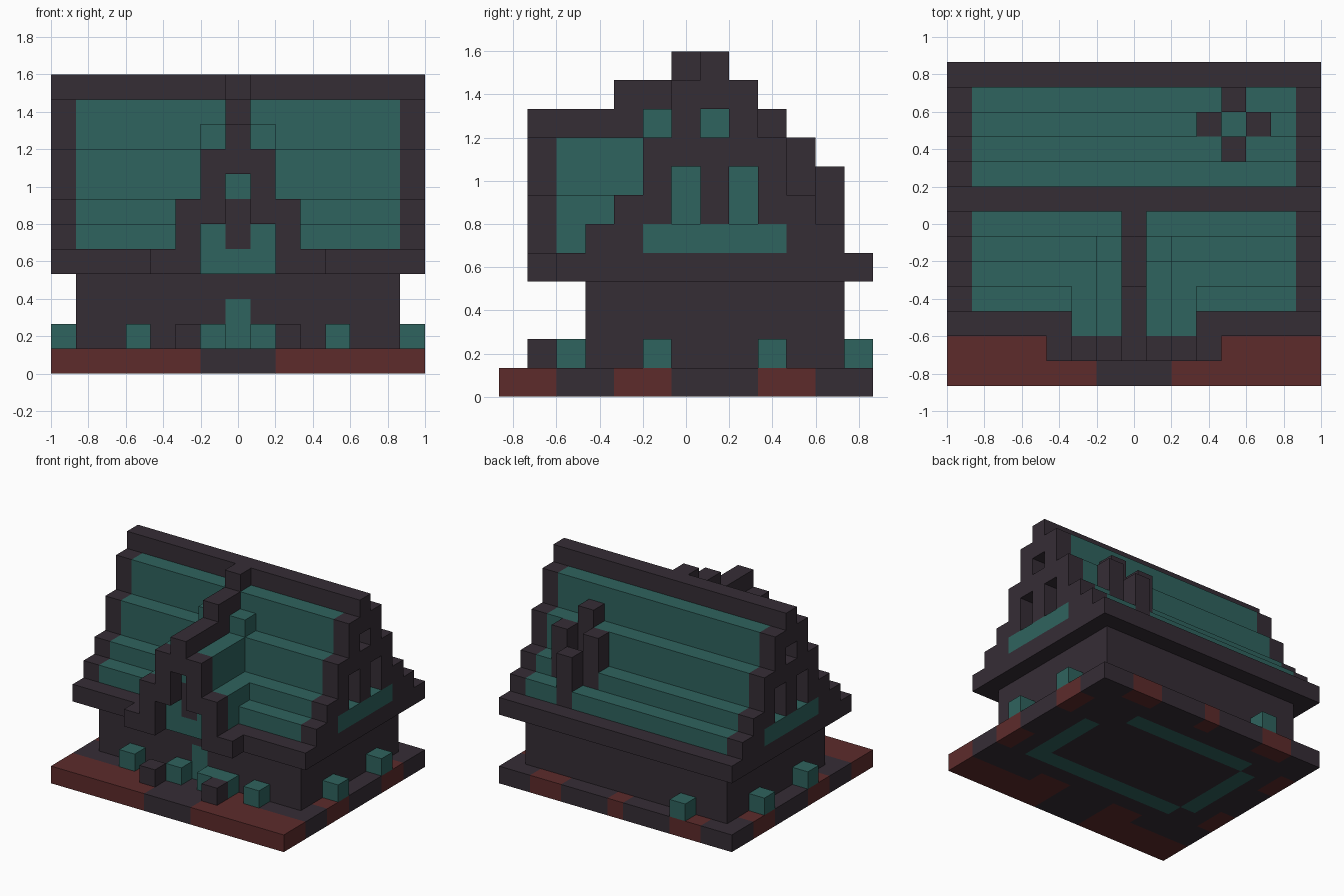
import bpy, bmesh
from mathutils import Vector

cube = bpy.data.objects.get("Cube")
if cube:
    bpy.data.objects.remove(cube, do_unlink=True)

U = 2 / 15                       # edge of one building block
NX, NY = 15, 13                  # footprint in blocks
MID = 7                          # block index of the ridge in both directions


def material(name, rgb):
    m = bpy.data.materials.new(name)
    m.use_nodes = True
    m.diffuse_color = (*rgb, 1)
    m.node_tree.nodes["Principled BSDF"].inputs["Base Color"].default_value = (*rgb, 1)
    return m


MATS = {
    "dark": material("dark timber", (0.036, 0.026, 0.036)),
    "teal": material("teal tile", (0.028, 0.125, 0.112)),
    "red": material("red soil", (0.109, 0.024, 0.024)),
}
COLOURS = list(MATS)
grid = {}                        # block -> (part, colour); later parts replace earlier ones


def fill(part, colour, xs, ys, zs, mirror=False):
    """Fill an inclusive block range, optionally mirrored in x."""
    span = lambda r: range(r, r + 1) if isinstance(r, int) else range(r[0], r[1] + 1)
    for x in span(xs):
        for y in span(ys):
            for z in span(zs):
                grid[x, y, z] = (part, colour)
                if mirror:
                    grid[NX - 1 - x, y, z] = (part, colour)


# Ground slab with soil patches and the floor inlay
fill("ground", "dark", (0, 14), (0, 12), 0)
fill("ground", "red", (0, 5), (0, 1), 0, True)
fill("ground", "red", (4, 5), 2, 0, True)
for ys in ((4, 5), (9, 10)):
    fill("ground", "red", 0, ys, 0, True)
fill("ground", "red", (2, 3), 12, 0, True)
fill("ground", "red", MID, 12, 0)
fill("ground", "teal", (3, 10), 10, 0)
fill("ground", "teal", (3, 12), 4, 0)
fill("ground", "teal", 12, (4, 8), 0)
fill("ground", "teal", 2, (5, 9), 0)

# Walls and door
fill("walls", "dark", (1, 13), (3, 11), (1, 3))
fill("door", "teal", MID, 3, (1, 2))

# Bushes and doorstep stones
for x, y in ((3, 2), (6, 2), (0, 5), (0, 9)):
    fill("bushes", "teal", x, y, 1, True)
fill("bushes", "teal", 9, 2, 1)
fill("bushes", "teal", 3, 12, 1)
fill("step_stones", "dark", 5, 1, 1, True)

# Eaves and stepped main roof
fill("eaves", "dark", (0, 14), (2, 12), 4)
for step, top in enumerate((11, 10, 8, 6, 5)):
    fill("main_roof", "teal", (1, 13), (MID - step, MID + step), (5, top))
fill("ridge", "dark", (0, 14), MID, 11)

# Gable frames on both ends: rows of (height, inner offset, outer offset)
FRAME = ((5, 3, 4), (6, 2, 3), (7, 2, 2), (8, 1, 2), (9, 1, 1), (10, 0, 1))
for z, near, far in FRAME:
    fill("gable_frame", "dark", 0, (MID + near, MID + far), z, True)
    fill("gable_frame", "dark", 0, (MID - far, MID - near), z, True)
fill("gable_sill", "teal", 0, (5, 9), 5, True)
fill("gable_post", "dark", 0, MID, (6, 8), True)

# Dormer body with its window
fill("dormer", "teal", (5, 9), (2, 3), (5, 6))
fill("dormer", "teal", (6, 8), (2, 5), (5, 8))
fill("dormer", "teal", (6, 8), 2, 4)
fill("dormer", "teal", 6, 5, 9, True)
fill("dormer_window", "dark", MID, 2, (5, 6))

# Dormer front frame and its stepped ridge
for z, near, far in ((4, 2, 3), (5, 2, 2), (6, 1, 2), (7, 1, 1), (8, 0, 1)):
    fill("dormer_frame", "dark", (MID - far, MID - near), 1, z, True)
for ys, z in (((1, 3), 9), ((4, 5), (9, 10)), (6, (10, 11))):
    fill("dormer_ridge", "dark", MID, ys, z)

# Chimney of four posts around an open centre
for x, y, top in ((11, 11, 7), (10, 10, 8), (12, 10, 8), (11, 9, 9)):
    fill("chimney", "dark", x, y, (5, top))

# Turn every part into a mesh of its exposed block faces
AXES = [Vector((1, 0, 0)), Vector((0, 1, 0)), Vector((0, 0, 1))]
for part in dict.fromkeys(p for p, c in grid.values()):
    bm = bmesh.new()
    for cell, (owner, colour) in grid.items():
        if owner != part:
            continue
        centre = Vector((cell[0] - MID, cell[1] + 0.5 - NY / 2, cell[2] + 0.5))
        for i, axis in enumerate(AXES):
            for sign in (-1, 1):
                n = axis * sign
                if tuple(int(c + d) for c, d in zip(cell, n)) in grid:
                    continue
                a = AXES[(i + 1) % 3]
                b = n.cross(a)
                corners = [(-a - b), (a - b), (a + b), (b - a)]
                face = bm.faces.new([bm.verts.new((centre + (n + c) / 2) * U) for c in corners])
                face.material_index = COLOURS.index(colour)
    bmesh.ops.remove_doubles(bm, verts=bm.verts, dist=0.001)
    bmesh.ops.dissolve_limit(bm, angle_limit=0.01, verts=bm.verts, edges=bm.edges,
                             delimit={"MATERIAL"})
    mesh = bpy.data.meshes.new(part)
    bm.to_mesh(mesh)
    bm.free()
    for m in MATS.values():
        mesh.materials.append(m)
    bpy.context.collection.objects.link(bpy.data.objects.new(part, mesh))
